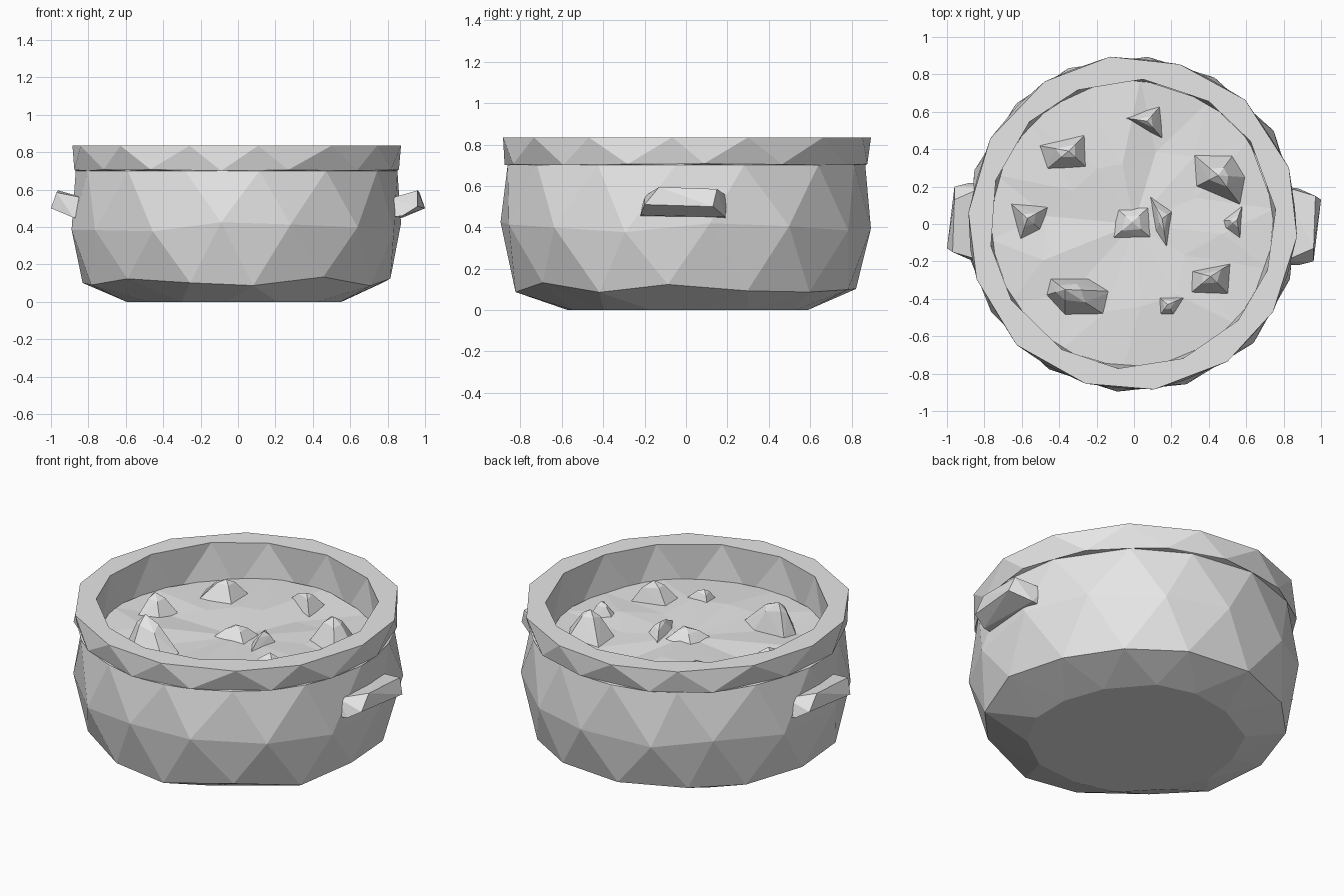
import bpy, bmesh, math, random

random.seed(4)
SIDES = 14

cube = bpy.data.objects.get("Cube")
if cube:
    bpy.data.objects.remove(cube, do_unlink=True)

grey = bpy.data.materials.new("plain_grey")
grey.use_nodes = True
grey.diffuse_color = (0.8, 0.8, 0.8, 1)
grey.node_tree.nodes["Principled BSDF"].inputs["Base Color"].default_value = (0.8, 0.8, 0.8, 1)


def finish(bm, name):
    bmesh.ops.recalc_face_normals(bm, faces=bm.faces)
    mesh = bpy.data.meshes.new(name)
    bm.to_mesh(mesh)
    bm.free()
    mesh.materials.append(grey)
    obj = bpy.data.objects.new(name, mesh)
    bpy.context.collection.objects.link(obj)
    return obj


def ring(bm, radius, z, shift, wobble=0.0, lift=0.0):
    """Slightly uneven ring; shift is in fractions of one side."""
    verts = []
    for i in range(SIDES):
        a = math.tau * (i + shift + random.uniform(-0.08, 0.08)) / SIDES
        r = radius + random.uniform(-wobble, wobble)
        verts.append(bm.verts.new((r * 0.988 * math.cos(a) - 0.01, r * math.sin(a),
                                   z + random.uniform(-lift, lift))))
    return verts


def zigzag(bm, low, high):
    """Triangle band; the high ring sits half a side further round."""
    for i in range(SIDES):
        j = (i + 1) % SIDES
        bm.faces.new((low[i], low[j], high[i]))
        bm.faces.new((low[j], high[j], high[i]))


def hull(name, points):
    bm = bmesh.new()
    for p in points:
        bm.verts.new(p)
    res = bmesh.ops.convex_hull(bm, input=bm.verts)
    loose = [v for v in res["geom_interior"] if isinstance(v, bmesh.types.BMVert)]
    bmesh.ops.delete(bm, geom=loose, context="VERTS")
    return finish(bm, name)


# Pot: base, belly, neck, overhanging lip and inner wall in one shell
profile = [  # radius, height, wobble, lift
    (0.59, 0.0, 0.02, 0.0),
    (0.83, 0.11, 0.01, 0.025),
    (0.905, 0.40, 0.01, 0.025),
    (0.865, 0.70, 0.01, 0.0),
    (0.88, 0.705, 0.008, 0.005),
    (0.895, 0.835, 0.008, 0.0),
    (0.775, 0.835, 0.006, 0.0),
    (0.77, 0.56, 0.01, 0.0),
]
bm = bmesh.new()
rings = [ring(bm, r, z, 0.3 + 0.5 * k, w, l) for k, (r, z, w, l) in enumerate(profile)]
for low, high in zip(rings, rings[1:]):
    zigzag(bm, low, high)
bm.faces.new(rings[0])
finish(bm, "pot")

# Stew surface with gentle uneven facets
bm = bmesh.new()
edge = ring(bm, 0.775, 0.62, 0.3, 0.0, 0.01)
middle = ring(bm, 0.42, 0.625, 0.8, 0.1, 0.025)
zigzag(bm, edge, middle)
centre = bm.verts.new((0, 0, 0.63))
for i in range(SIDES):
    bm.faces.new((middle[i], middle[(i + 1) % SIDES], centre))
finish(bm, "stew_surface")

# Chunks floating in the stew, in hundredths: peak (x, y, height), then outline
chunks = [
    ((7, 55, 8), [(-7, 57), (14, 63), (15, 46)]),
    ((-35, 39, 11), [(-51, 42), (-25, 49), (-24, 29), (-47, 29)]),
    ((45, 26, 15), [(32, 37), (53, 37), (60, 25), (57, 10), (33, 20)]),
    ((-57, 3, 11), [(-66, 11), (-46, 9), (-50, -3), (-61, -9)]),
    ((-1, 1, 7), [(-10, 9), (9, 10), (11, -9), (-13, -9)]),
    ((15, 3, 7), [(8, 16), (21, 7), (18, -16), (11, -5)]),
    ((55, 2, 8), [(58, 10), (47, 2), (48, -3), (57, -9)]),
    ((41, -28, 13), [(30, -25), (52, -21), (51, -38), (29, -38)]),
    ((-37, -35, 18), [(-45, -29), (-24, -29), (-12, -36), (-15, -49), (-37, -49), (-47, -38)]),
    ((18, -43, 8), [(12, -38), (30, -38), (22, -50), (13, -50)]),
]
for (px, py, h), outline in chunks:
    points = [(px / 100, py / 100, 0.62 + h / 100)]
    for x, y in outline:
        points.append((x / 100, y / 100, 0.61))
        # shoulder between the outline and the peak
        t = random.uniform(0.5, 0.7)
        points.append(((x + (px - x) * t) / 100, (y + (py - y) * t) / 100,
                       0.62 + h / 100 * (t + 0.15)))
    hull("stew_chunk", points)

# Side handles: wedges with a sloping underside, turned half round for the far side
for side, name in ((1, "left_handle"), (-1, "right_handle")):
    points = [
        (0.80, -0.22, 0.45), (0.80, 0.19, 0.44), (0.88, -0.22, 0.46), (0.88, 0.19, 0.45),
        (0.80, -0.20, 0.55), (0.80, 0.20, 0.55),
        (0.96, -0.20, 0.51), (1.00, 0.13, 0.50),
        (0.96, -0.13, 0.595), (0.97, 0.15, 0.585),
    ]
    hull(name, [(side * x, side * y, z) for x, y, z in points])
